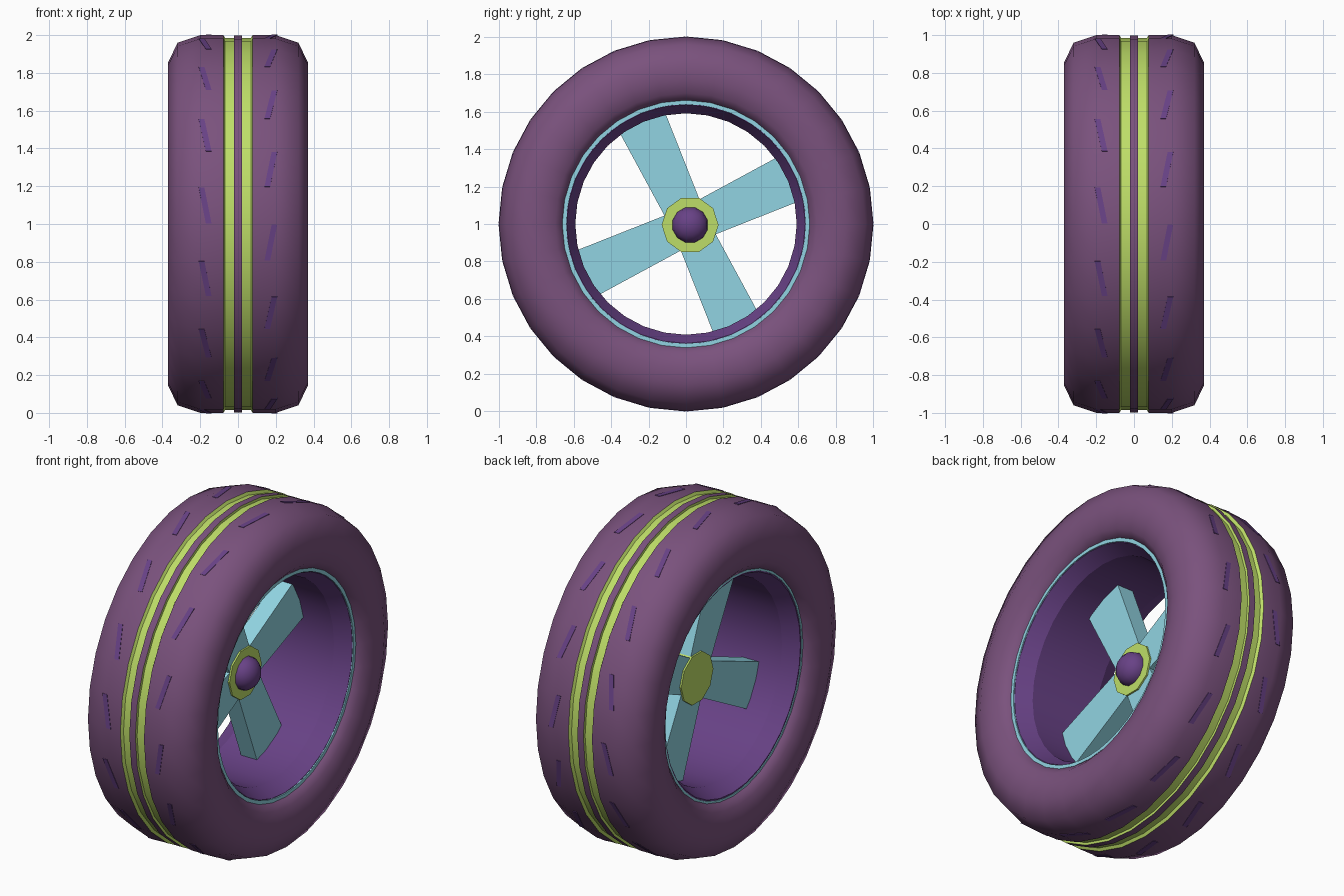
import bpy, bmesh, math
from mathutils import Vector

if "Cube" in bpy.data.objects:
    bpy.data.objects.remove(bpy.data.objects["Cube"])

SIDES = 32
HUB = (0.022, 0.995)   # hub centre in y, z


def material(name, rgb):
    m = bpy.data.materials.new(name)
    m.diffuse_color = (*rgb, 1)
    m.use_nodes = True
    m.node_tree.nodes["Principled BSDF"].inputs["Base Color"].default_value = m.diffuse_color
    return m


TYRE = material("plum rubber", (0.195, 0.084, 0.205))
PURPLE = material("deep purple", (0.138, 0.054, 0.238))
CYAN = material("pale cyan", (0.283, 0.658, 0.761))
GREEN = material("lime green", (0.515, 0.730, 0.138))


def finish(name, bm, mats, angle=None):
    bmesh.ops.recalc_face_normals(bm, faces=bm.faces)
    me = bpy.data.meshes.new(name)
    bm.to_mesh(me)
    bm.free()
    ob = bpy.data.objects.new(name, me)
    bpy.context.collection.objects.link(ob)
    for m in mats:
        me.materials.append(m)
    if angle:
        bpy.ops.object.select_all(action='DESELECT')
        ob.select_set(True)
        bpy.context.view_layer.objects.active = ob
        bpy.ops.object.shade_smooth_by_angle(angle=math.radians(angle))
    return ob


def lathe(name, profile, mats, sides=SIDES, centre=(0, 1), rule=None, turn=0, angle=50):
    """Spin a closed (x, radius) profile around the x axis."""
    bm = bmesh.new()
    rings = []
    for i in range(sides):
        a = 2 * math.pi * i / sides + turn
        rings.append([bm.verts.new((x, centre[0] + r * math.cos(a), centre[1] + r * math.sin(a)))
                      for x, r in profile])
    n = len(profile)
    for i in range(sides):
        p, q = rings[i], rings[(i + 1) % sides]
        for j in range(n):
            k = (j + 1) % n
            f = bm.faces.new((p[j], p[k], q[k], q[j]))
            if rule:
                f.material_index = rule(profile[j], profile[k])
    bmesh.ops.remove_doubles(bm, verts=bm.verts, dist=1e-5)
    return finish(name, bm, mats, angle)


# Tyre: right half of the profile mirrored, with two green grooves in the tread
half = [(0.02, 0.998), (0.022, 0.984), (0.068, 0.984), (0.078, 1.0), (0.2, 1.0), (0.32, 0.96),
        (0.37, 0.855), (0.37, 0.77), (0.35, 0.70), (0.31, 0.655)]
lathe("tyre", [(-x, r) for x, r in reversed(half)] + half, [TYRE, GREEN],
      rule=lambda a, b: int(0.019 < abs(a[0]) < 0.079 and 0.019 < abs(b[0]) < 0.079
                            and a[0] * b[0] > 0))

# Rim barrel, flared at both ends
flare = [(0.31, 0.66), (0.31, 0.638), (0.22, 0.592)]
lathe("rim_barrel", flare + [(-x, r) for x, r in reversed(flare)], [PURPLE], angle=25)

# Thin rim trims, the rear one set deeper into the tyre
lathe("rim_trim_right", [(0.29, 0.67), (0.316, 0.667), (0.316, 0.64), (0.29, 0.638)], [CYAN], 48)
lathe("rim_trim_left", [(-0.29, 0.67), (-0.313, 0.663), (-0.313, 0.645), (-0.29, 0.64)], [CYAN], 48)

# Slanted tread marks: one thin plate on every second tread facet, mirrored left and right
facet = 2 * math.pi / SIDES
for side, name in ((-1, "tread_marks_left"), (1, "tread_marks_right")):
    bm = bmesh.new()
    for i in range(SIDES // 2):
        # angle from the front (-y), increasing upwards
        a = math.pi - facet * (2 * i + (0.5 if side < 0 else -0.5))
        out = Vector((0, math.cos(a), math.sin(a)))
        up = Vector((0, math.sin(a), -math.cos(a)))
        layers = []
        for h in (0.99, 0.9975):
            layers.append([bm.verts.new(Vector((side * x, 0, 1)) + out * h + up * t) for x, t in
                           ((0.140, -0.096), (0.170, -0.096), (0.208, 0.096), (0.178, 0.096))])
        lo, hi = layers
        bm.faces.new(lo)
        bm.faces.new(hi)
        for j in range(4):
            k = (j + 1) % 4
            bm.faces.new((lo[j], lo[k], hi[k], hi[j]))
    finish(name, bm, [PURPLE])

# Four spokes, widening towards the rim
for i in range(4):
    a = math.radians(25 + 90 * i)
    d, s = Vector((0, math.cos(a), math.sin(a))), Vector((0, -math.sin(a), math.cos(a)))
    base = Vector((0, *HUB))
    bm = bmesh.new()
    bmesh.ops.create_cube(bm, size=1)
    for v in bm.verts:
        far = v.co.x > 0
        r, w = (0.62, 0.134) if far else (0.05, 0.10)
        x = 0.025 if v.co.z > 0 else -0.08
        v.co = base + d * r + s * math.copysign(w, v.co.y) + Vector((x, 0, 0))
    finish(f"spoke_{i + 1}", bm, [CYAN])

# Hub drum and its domed cap
lathe("hub", [(-0.09, 0), (-0.09, 0.152), (0.035, 0.152), (0.035, 0)], [GREEN], 10, HUB, angle=30)
dome = [(0.035 + 0.08 * math.sin(t), 0.097 * math.cos(t))
        for t in (math.pi / 2 * k / 5 for k in range(6))]
lathe("hub_cap", [(0.02, 0), (0.02, 0.097)] + dome, [PURPLE], 12, HUB,
      turn=math.pi / 12, angle=50)
